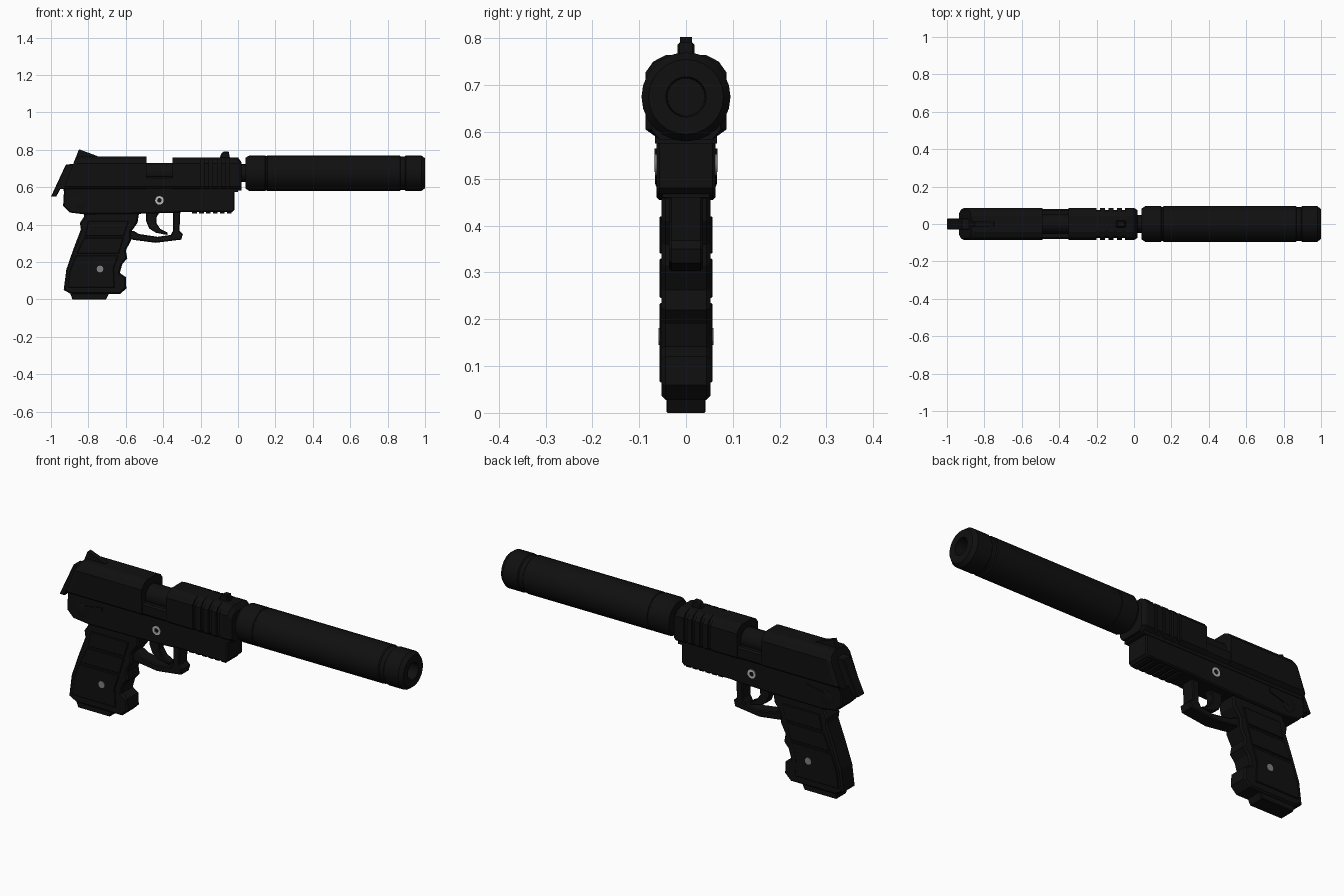
import bpy, bmesh, math


def material(name, v):
    m = bpy.data.materials.new(name)
    m.diffuse_color = (v, v, v, 1)
    return m


BLACK = material("black_polymer", 0.005)
STEEL = material("bright_steel", 0.5)
GREY = material("grey_steel", 0.22)


def finish(name, bm, mat=BLACK, smooth=False):
    bmesh.ops.recalc_face_normals(bm, faces=bm.faces[:])
    me = bpy.data.meshes.new(name)
    bm.to_mesh(me)
    bm.free()
    ob = bpy.data.objects.new(name, me)
    bpy.context.collection.objects.link(ob)
    me.materials.append(mat)
    if smooth:
        bpy.ops.object.select_all(action='DESELECT')
        ob.select_set(True)
        bpy.context.view_layer.objects.active = ob
        bpy.ops.object.shade_smooth_by_angle(angle=math.radians(30))
    return ob


def plate(name, pts, y0, y1, bevel=0.0, mat=BLACK):
    """Extrude an x-z profile from y0 to y1, softening the two outlines."""
    bm = bmesh.new()
    a = [bm.verts.new((x, y0, z)) for x, z in pts]
    b = [bm.verts.new((x, y1, z)) for x, z in pts]
    caps = [bm.faces.new(a), bm.faces.new(b[::-1])]
    n = len(pts)
    for i in range(n):
        j = (i + 1) % n
        bm.faces.new((a[i], b[i], b[j], a[j]))
    bmesh.ops.recalc_face_normals(bm, faces=bm.faces[:])
    if bevel:
        edges = [e for f in caps for e in f.edges]
        bmesh.ops.bevel(bm, geom=edges, offset=bevel, segments=1,
                        affect='EDGES', profile=0.5)
    return finish(name, bm, mat)


def lathe(name, pts, loc, axis='X', sign=1, sides=24, mat=BLACK, closed=False):
    """Spin (distance, radius) points round an axis through loc."""
    bm = bmesh.new()
    rings = []
    for d, r in pts:
        ring = []
        for k in range(sides):
            t = 2 * math.pi * k / sides
            c, s = r * math.cos(t), r * math.sin(t)
            p = (sign * d, c, s) if axis == 'X' else (c, sign * d, s)
            ring.append(bm.verts.new([p[i] + loc[i] for i in range(3)]))
        rings.append(ring)
    pairs = list(zip(rings, rings[1:]))
    if closed:
        pairs.append((rings[-1], rings[0]))
    else:
        bm.faces.new(rings[0])
        bm.faces.new(rings[-1])
    for a, b in pairs:
        for k in range(sides):
            j = (k + 1) % sides
            bm.faces.new((a[k], a[j], b[j], b[k]))
    return finish(name, bm, mat, True)


def loft(name, stations):
    """Skin slide cross-sections: (x, half width, shoulder z, top z, top half width, lean)."""
    bm = bmesh.new()
    rings = []
    for x, w, sh, top, c, lean in stations:
        half = [(0.055, 0.583), (w, 0.605), (w, sh), ((w + c) / 2 + 0.006, (sh + top) / 2 + 0.004), (c, top)]
        sec = half + [(-y, z) for y, z in reversed(half)]
        rings.append([bm.verts.new((x + lean * (z - 0.583), y, z)) for y, z in sec])
    for a, b in zip(rings, rings[1:]):
        for k in range(len(a)):
            j = (k + 1) % len(a)
            bm.faces.new((a[k], a[j], b[j], b[k]))
    bm.faces.new(rings[0])
    bm.faces.new(rings[-1])
    return finish(name, bm)


# Slide: leaning rear, open port, grooved front
full = (0.086, 0.728, 0.765, 0.042, 0)
port = (0.08, 0.65, 0.656, 0.05, 0)
nose = (0.086, 0.726, 0.76, 0.042, 0)
groove = (0.074, 0.726, 0.76, 0.036, 0)
stations = [(-0.935, 0.076, 0.72, 0.755, 0.036, 0.38), (-0.915, 0.086, 0.728, 0.765, 0.042, 0.36),
            (-0.49, *full), (-0.49, *port), (-0.35, *port), (-0.35, *nose)]
for i in range(4):
    x = -0.2 + i * 0.045
    stations += [(x, *nose), (x, *groove), (x + 0.018, *groove), (x + 0.018, *nose)]
stations += [(0.0, *nose), (0.018, 0.074, 0.71, 0.735, 0.04, 0)]
loft("slide", stations)

# Barrel and suppressor
lathe("barrel", [(-0.52, 0.054), (0.015, 0.054), (0.018, 0.048), (0.06, 0.048)], (0, 0, 0.675))
lathe("suppressor", [(0.04, 0.045), (0.04, 0.082), (0.06, 0.095), (0.145, 0.095), (0.147, 0.092),
                     (0.155, 0.092), (0.157, 0.095), (0.865, 0.095), (0.87, 0.09), (0.893, 0.09),
                     (0.898, 0.095), (0.98, 0.095), (1.0, 0.08), (1.0, 0.043), (0.9, 0.04)],
      (0, 0, 0.675))

# Sights and hammer
plate("rear_sight", [(-0.875, 0.74), (-0.85, 0.803), (-0.75, 0.766), (-0.74, 0.74)], -0.013, 0.013)
plate("front_sight", [(-0.1, 0.75), (-0.088, 0.783), (-0.075, 0.791), (-0.05, 0.791), (-0.042, 0.75)],
      -0.018, 0.018, 0.004)
plate("hammer", [(-1.0, 0.55), (-0.972, 0.55), (-0.95, 0.59), (-0.86, 0.59), (-0.86, 0.725), (-0.92, 0.722)],
      -0.03, 0.03, 0.004)

# Frame with notched accessory rail
plate("frame", [(-0.93, 0.592), (-0.935, 0.5), (-0.9, 0.465), (-0.82, 0.455), (-0.53, 0.458),
                (-0.345, 0.463), (-0.3, 0.468), (-0.03, 0.468), (-0.018, 0.48), (-0.018, 0.592)],
      -0.063, 0.063, 0.006)
for i in range(6):
    x = -0.245 + i * 0.037
    plate("rail_tooth", [(x, 0.475), (x, 0.46), (x + 0.025, 0.46), (x + 0.025, 0.475)], -0.05, 0.05)
plate("slide_rail", [(-0.92, 0.575), (-0.92, 0.594), (0.0, 0.594), (0.0, 0.575)], -0.066, 0.066)

# Trigger guard and trigger
plate("trigger_guard", [(-0.308, 0.475), (-0.313, 0.368), (-0.295, 0.35), (-0.303, 0.32), (-0.44, 0.303),
                        (-0.54, 0.316), (-0.6, 0.325), (-0.6, 0.375), (-0.555, 0.365), (-0.53, 0.35),
                        (-0.43, 0.335), (-0.36, 0.345), (-0.347, 0.368), (-0.347, 0.475)],
      -0.036, 0.036, 0.005)
plate("trigger", [(-0.49, 0.475), (-0.492, 0.42), (-0.475, 0.38), (-0.44, 0.357), (-0.378, 0.345),
                  (-0.378, 0.358), (-0.415, 0.377), (-0.437, 0.41), (-0.435, 0.44), (-0.415, 0.475)],
      -0.022, 0.022, 0.004)

# Grip with finger swells, side panels and magazine base
plate("grip", [(-0.82, 0.47), (-0.825, 0.44), (-0.845, 0.41), (-0.84, 0.375), (-0.88, 0.27), (-0.918, 0.16),
               (-0.932, 0.05), (-0.89, 0.028), (-0.63, 0.028), (-0.597, 0.06), (-0.6, 0.12), (-0.632, 0.142),
               (-0.618, 0.19), (-0.592, 0.22), (-0.6, 0.262), (-0.572, 0.315), (-0.573, 0.36),
               (-0.537, 0.41), (-0.528, 0.47)], -0.052, 0.052, 0.008)
for s in (-1, 1):
    for name, pts in (
        ("lower_grip_panel", [(-0.91, 0.065), (-0.66, 0.065), (-0.665, 0.165), (-0.64, 0.235), (-0.868, 0.235),
                              (-0.9, 0.15)]),
        ("upper_grip_panel", [(-0.863, 0.245), (-0.637, 0.245), (-0.612, 0.33), (-0.822, 0.33)]),
        ("top_grip_panel", [(-0.818, 0.34), (-0.61, 0.34), (-0.585, 0.42), (-0.8, 0.42)]),
    ):
        plate(name, pts, *sorted((s * 0.045, s * 0.057)), 0.003)
    # Pins, screws and safety levers on both sides
    lathe("frame_pin_ring", [(-0.004, 0.012), (0.003, 0.012), (0.003, 0.023), (-0.004, 0.023)],
          (-0.42, s * 0.063, 0.53), 'Y', s, 16, STEEL, True)
    lathe("grip_screw", [(-0.004, 0.018), (0.002, 0.018)], (-0.738, s * 0.057, 0.163), 'Y', s, 12, GREY)
    lathe("safety_pivot", [(-0.004, 0.036), (0.002, 0.036), (0.004, 0.03)], (-0.845, s * 0.062, 0.52), 'Y', s, 16)
    plate("safety_lever", [(-0.84, 0.515), (-0.73, 0.545), (-0.73, 0.565), (-0.84, 0.545)],
          *sorted((s * 0.06, s * 0.067)))
plate("magazine_base", [(-0.9, 0.04), (-0.885, 0.0), (-0.705, 0.0), (-0.685, 0.04)], -0.042, 0.042, 0.003)
